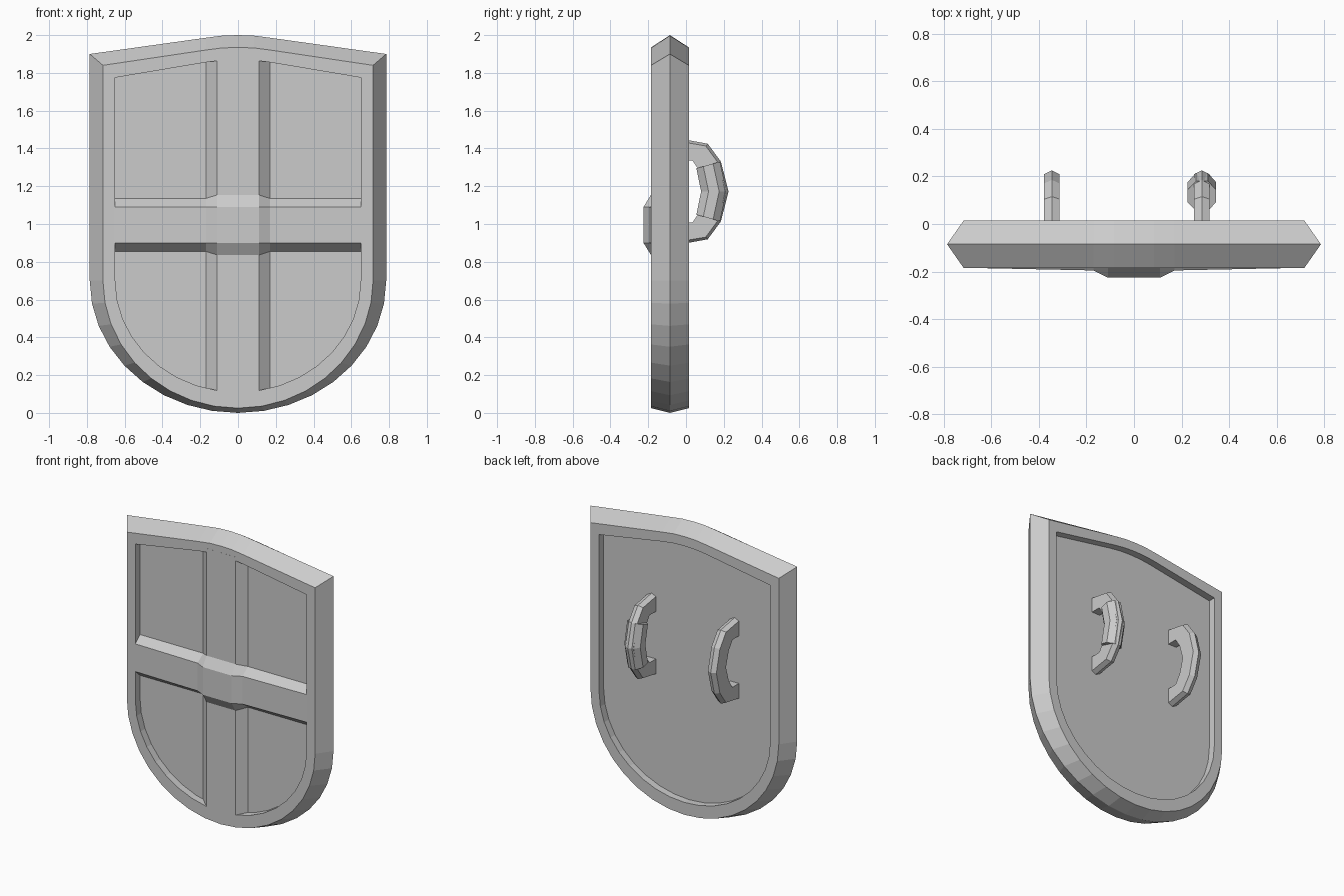
import bpy, bmesh, math
from mathutils import Vector

cube = bpy.data.objects.get("Cube")
if cube:
    bpy.data.objects.remove(cube, do_unlink=True)

GREY = (0.6, 0.6, 0.6, 1)
metal = bpy.data.materials.new("plain_grey")
metal.use_nodes = True
metal.diffuse_color = GREY
metal.node_tree.nodes["Principled BSDF"].inputs["Base Color"].default_value = GREY


def loft(name, rings):
    """Closed solid skinned through rings of equal point count, capped at both ends."""
    bm = bmesh.new()
    loops = [[bm.verts.new(p) for p in ring] for ring in rings]
    for a, b in zip(loops, loops[1:]):
        for i in range(len(a)):
            j = (i + 1) % len(a)
            bm.faces.new((a[i], a[j], b[j], b[i]))
    bm.faces.new(loops[0])
    bm.faces.new(loops[-1])
    bmesh.ops.recalc_face_normals(bm, faces=bm.faces)
    mesh = bpy.data.meshes.new(name)
    bm.to_mesh(mesh)
    bm.free()
    mesh.materials.append(metal)
    obj = bpy.data.objects.new(name, mesh)
    bpy.context.collection.objects.link(obj)
    return obj


def outline(y, half, corner, top, bottom, steps=9):
    """Shield outline: shallow peaked top, straight sides, rounded bottom."""
    spring = 0.7
    right = [(0.085, top - 0.003), (0.17, top - 0.014), (half, corner)]
    for i in range(steps):
        a = math.pi / 2 * i / steps
        right.append((half * math.cos(a), spring - (spring - bottom) * math.sin(a)))
    left = [(-x, z) for x, z in reversed(right)]
    pts = [(0, top)] + right + [(0, bottom)] + left
    return [(x, y, z) for x, z in pts]


# Shield body: recessed panel, flat frame and bevelled rim, on both sides
FRONT, BACK, PANEL = -0.185, 0.015, -0.135
inner = (0.65, 1.775, 1.87, 0.11)
face = (0.715, 1.84, 1.935, 0.025)
rim = (0.785, 1.9, 2.0, 0.0)
loft("shield_body", [
    outline(PANEL, *inner), outline(FRONT, *inner), outline(FRONT, *face),
    outline(-0.085, *rim),
    outline(BACK, *face), outline(BACK, *inner), outline(-0.035, *inner)])

# Vertical bar of the cross, with sloped sides
bar_front = FRONT - 0.0005
loft("vertical_bar", [
    [(-0.17, PANEL, z), (-0.11, bar_front, z), (0.11, bar_front, z), (0.17, PANEL, z)]
    for z in (0.09, 1.89)])

# Horizontal bar of the cross, swelling into the centre boss
stations = [(0.655, FRONT, 0.14, PANEL), (0.17, -0.195, 0.14, PANEL), (0.11, -0.225, 0.16, FRONT)]
stations = [(-x, *rest) for x, *rest in stations] + stations[::-1]
mid = 0.995
loft("horizontal_bar", [
    [(x, base, mid - spread), (x, front, mid - 0.095),
     (x, front, mid + 0.095), (x, base, mid + spread)]
    for x, front, spread, base in stations])

# Handles: flat bows with a ridged outer edge, as (outer, inner) pairs of (y, z)
HANDLE_MID = 1.172
upper = [((-0.05, 1.455), (-0.05, 1.335)), ((0.115, 1.425), (0.035, 1.335)),
         ((0.185, 1.33), (0.075, 1.275))]
lower = [tuple((y, 2 * HANDLE_MID - z) for y, z in pair) for pair in reversed(upper)]
bow = upper + [((0.225, HANDLE_MID), (0.105, HANDLE_MID))] + lower


def handle(name, x):
    rings = []
    for o, i in bow:
        out, inn = Vector((x, *o)), Vector((x, *i))
        side = Vector((0.032, 0, 0))
        shoulder = out.lerp(inn, 0.13)
        rings.append([out, shoulder + side, inn + side, inn - side, shoulder - side])
    loft(name, rings)


handle("right_handle", -0.345)
handle("left_handle", 0.285)

# Thick grip sleeve around the left handle
grip = []
for y0, y1, z0, z1 in ((0.055, 0.18, 1.295, 1.33), (0.08, 0.215, HANDLE_MID, HANDLE_MID),
                       (0.055, 0.18, 1.049, 1.014)):
    ring = []
    for k in range(8):
        a = math.tau * (k + 0.5) / 8
        t = 0.5 + 0.5 * math.cos(a) / math.cos(math.pi / 8)
        ring.append((0.285 + 0.065 * math.sin(a), y0 + (y1 - y0) * t, z0 + (z1 - z0) * t))
    grip.append(ring)
loft("left_grip", grip)
